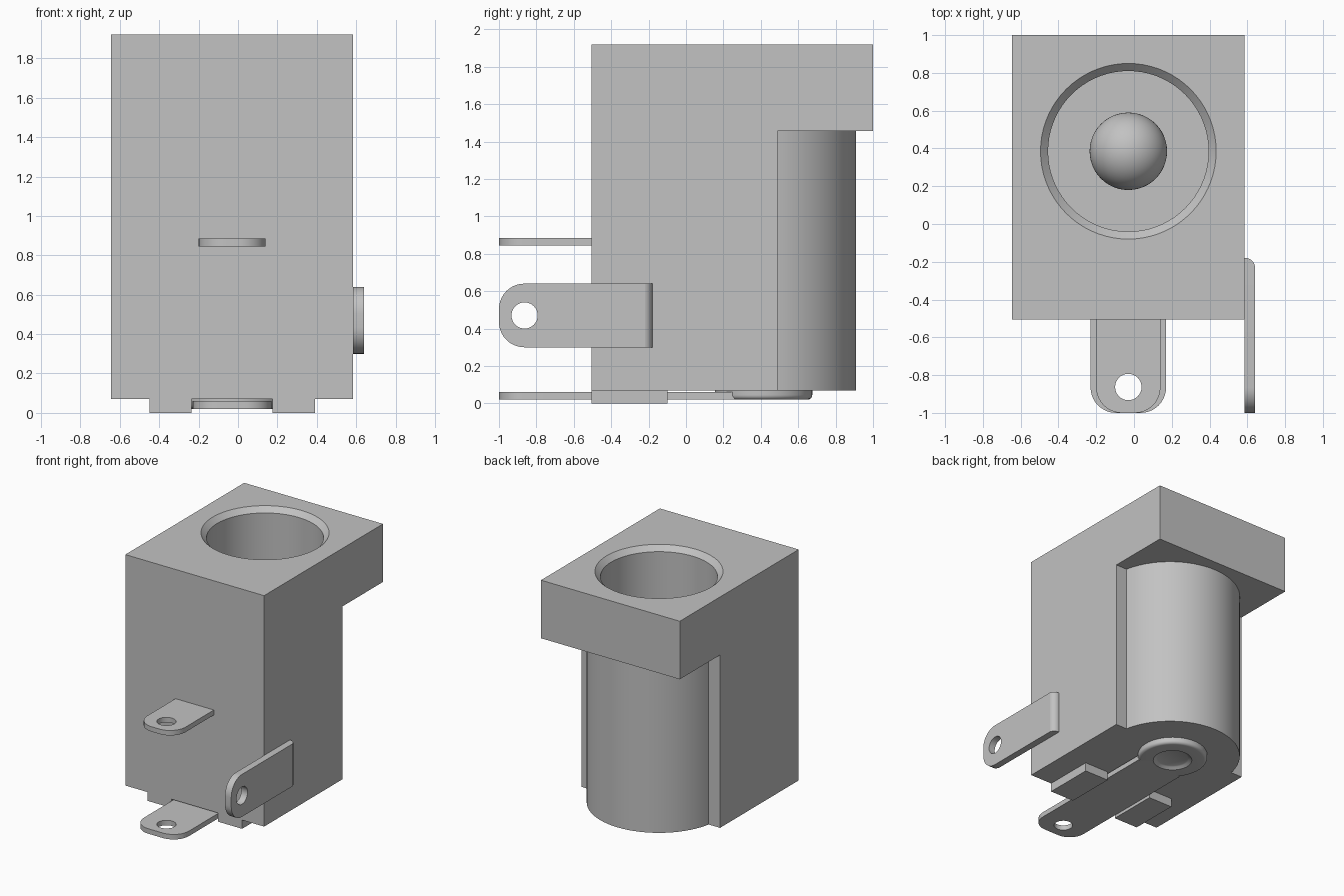
import bpy, bmesh, math
from mathutils import Matrix, Vector

if "Cube" in bpy.data.objects:
    bpy.data.objects.remove(bpy.data.objects["Cube"])

grey = bpy.data.materials.new("plain grey")
grey.use_nodes = True
COLOUR = (0.54, 0.54, 0.54, 1)
grey.diffuse_color = COLOUR
grey.node_tree.nodes["Principled BSDF"].inputs["Base Color"].default_value = COLOUR

CX, CY = -0.03, 0.385      # socket axis
FLOOR, TOP = 0.07, 1.92    # housing bottom and top
X0, X1 = -0.645, 0.585     # housing sides


def make(name, bm):
    bmesh.ops.remove_doubles(bm, verts=bm.verts, dist=1e-5)
    bmesh.ops.recalc_face_normals(bm, faces=bm.faces)
    mesh = bpy.data.meshes.new(name)
    bm.to_mesh(mesh)
    bm.free()
    mesh.materials.append(grey)
    ob = bpy.data.objects.new(name, mesh)
    bpy.context.collection.objects.link(ob)
    return ob


def prism(name, outline, depth, matrix=Matrix()):
    """Extrude a flat outline along local z, then place it."""
    bm = bmesh.new()
    face = bm.faces.new([bm.verts.new((u, v, 0)) for u, v in outline])
    new = bmesh.ops.extrude_face_region(bm, geom=[face])["geom"]
    bmesh.ops.translate(bm, vec=(0, 0, depth),
                        verts=[g for g in new if isinstance(g, bmesh.types.BMVert)])
    bm.transform(matrix)
    return make(name, bm)


def lathe(name, profile, x, y, steps=72):
    """Spin a radius/height profile round a vertical axis."""
    bm = bmesh.new()
    verts = [bm.verts.new((r, 0, z)) for r, z in profile]
    edges = [bm.edges.new(pair) for pair in zip(verts, verts[1:])]
    bmesh.ops.spin(bm, geom=verts + edges, cent=(0, 0, 0), axis=(0, 0, 1),
                   angle=math.tau, steps=steps, use_merge=True)
    bm.transform(Matrix.Translation((x, y, 0)))
    return make(name, bm)


def combine(ob, other, operation):
    """Apply a boolean and discard the second object."""
    mod = ob.modifiers.new("combine", "BOOLEAN")
    mod.operation, mod.object, mod.solver = operation, other, "EXACT"
    dg = bpy.context.evaluated_depsgraph_get()
    mesh = bpy.data.meshes.new_from_object(ob.evaluated_get(dg))
    ob.modifiers.clear()
    ob.data = mesh
    bpy.data.objects.remove(other)


def arc(cx, cy, r, start, end, n=10):
    return [(cx + r * math.cos(math.radians(start + (end - start) * i / n)),
             cy + r * math.sin(math.radians(start + (end - start) * i / n)))
            for i in range(n + 1)]


def box(name, x0, x1, y0, y1, z0, z1):
    return prism(name, [(x0, y0), (x1, y0), (x1, y1), (x0, y1)], z1 - z0,
                 Matrix.Translation((0, 0, z0)))


def tab(name, half, length, thick, matrix, corner=0.135):
    """Solder tab: rounded tip at local y = 0, with a hole near the tip."""
    outline = (arc(-half + corner, corner, corner, 180, 270)
               + arc(half - corner, corner, corner, 270, 360)
               + [(half, length), (-half, length)])
    ob = prism(name, outline, thick, matrix)
    hole = prism("hole_cutter", arc(0, 0.137, 0.07, 0, 348.75, 31), thick + 0.2,
                 matrix @ Matrix.Translation((0, 0, -0.1)))
    combine(ob, hole, "DIFFERENCE")
    return ob


# Housing: overhanging block, round barrel behind, stepped bore from above
side_to_world = Matrix(((0, 0, 1, X0), (1, 0, 0, 0), (0, 1, 0, 0), (0, 0, 0, 1)))
housing = prism("housing", [(-0.505, FLOOR), (0.49, FLOOR), (0.49, 1.455),
                            (1, 1.455), (1, TOP), (-0.505, TOP)], X1 - X0, side_to_world)
barrel = lathe("barrel", [(0, FLOOR), (0.525, FLOOR), (0.525, 1.6), (0, 1.6)], CX, CY)
combine(housing, barrel, "UNION")
bore = lathe("bore_cutter", [(0, 0.5), (0.425, 0.5), (0.425, TOP - 0.04),
                             (0.465, TOP), (0.465, TOP + 0.1), (0, TOP + 0.1)], CX, CY)
combine(housing, bore, "DIFFERENCE")

# Centre pin with a domed tip
R = 0.205
dome = [(max(u, 0), v) for u, v in arc(0, 1.55 - R, R, 0, 90, 16)]
dome[-1] = (0, 1.55)
pin = lathe("centre_pin", [(0, 0.48), (R, 0.48)] + dome, CX, CY, 48)

# Two feet under the front
for name, sign in (("right_foot", -1), ("left_foot", 1)):
    a, b = sorted((CX + sign * 0.205, CX + sign * 0.42))
    box(name, a, b, -0.505, -0.1, 0, FLOOR + 0.01)

# Flat tabs at the front
middle_tab = tab("middle_tab", 0.17, 0.52, 0.04, Matrix.Translation((CX, -1, 0.845)))
bottom_tab = tab("bottom_tab", 0.2, 1.26, 0.04, Matrix.Translation((CX, -1, 0.02)))

# Rivet head with a rounded rim and a central dimple, joined to the bottom tab
rim = arc(0.235, 0.045, 0.025, 270, 360, 6)
rivet = lathe("rivet", [(0, 0.04), (0.115, 0.04), (0.125, 0.035), (0.145, 0.02)]
              + rim + [(0.26, 0.08), (0, 0.08)], CX, 0.415)
combine(bottom_tab, rivet, "UNION")

# Upright tab on the left side, its rear end rounded into the housing
upright = Matrix(((0, 0, 1, X1), (0, 1, 0, -1), (1, 0, 0, 0.47), (0, 0, 0, 1)))
side_tab = tab("side_tab", 0.17, 0.78, 0.055, upright)
bend = prism("bend", [(X1 - 0.02, -0.25), (X1 + 0.055, -0.25)]
             + arc(X1 + 0.005, -0.23, 0.05, 0, 90) + [(X1 - 0.02, -0.18)],
             0.34, Matrix.Translation((0, 0, 0.3)))
combine(side_tab, bend, "UNION")

# Smooth the round surfaces, keep the edges sharp
bpy.ops.object.select_all(action="DESELECT")
for ob in bpy.context.collection.objects:
    if ob.type == "MESH":
        ob.select_set(True)
        bpy.context.view_layer.objects.active = ob
bpy.ops.object.shade_smooth_by_angle(angle=math.radians(30))
